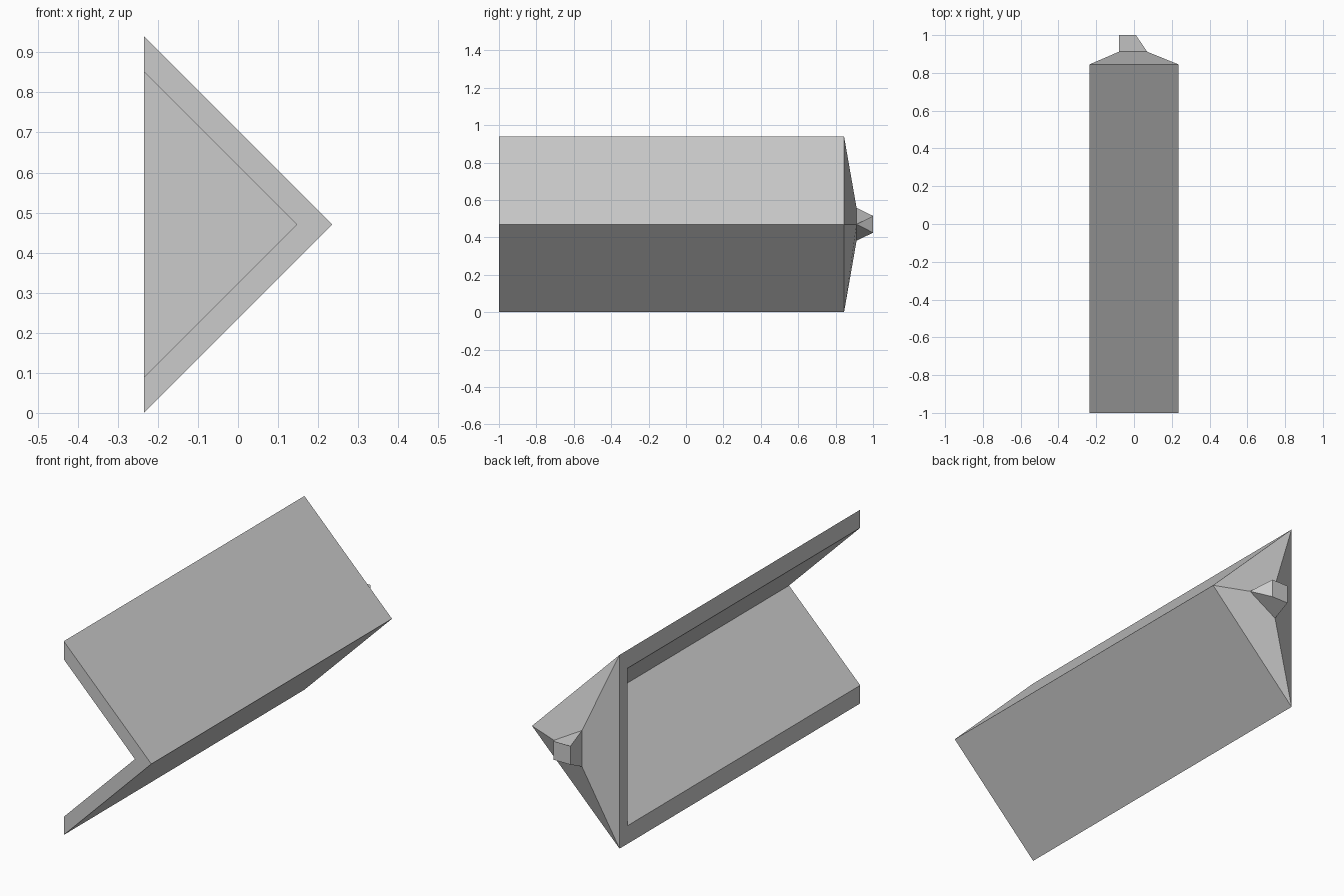
import bpy
import bmesh
from math import radians

cube = bpy.data.objects.get("Cube")
if cube:
    bpy.data.objects.remove(cube, do_unlink=True)

grey = bpy.data.materials.new("plain_grey")
grey.use_nodes = True
colour = (0.6, 0.6, 0.6, 1)
grey.diffuse_color = colour
grey.node_tree.nodes["Principled BSDF"].inputs["Base Color"].default_value = colour

MID = 0.47      # height of the ridge line
BACK = 0.845    # where the trough ends and the cap starts


def wedge(left, tip, half, y):
    """Triangle ring pointing to +x: top, bottom, tip."""
    return [(left, y, MID + half), (left, y, MID - half), (tip, y, MID)]


def mesh_object(name, rings, faces):
    """Build an object from rings of points and faces given as point indices."""
    bm = bmesh.new()
    verts = [bm.verts.new(p) for ring in rings for p in ring]
    for face in faces:
        bm.faces.new([verts[i] for i in face])
    bmesh.ops.recalc_face_normals(bm, faces=bm.faces)
    mesh = bpy.data.meshes.new(name)
    bm.to_mesh(mesh)
    bm.free()
    mesh.materials.append(grey)
    obj = bpy.data.objects.new(name, mesh)
    bpy.context.collection.objects.link(obj)
    return obj


def select_only(obj):
    bpy.ops.object.select_all(action='DESELECT')
    obj.select_set(True)
    bpy.context.view_layer.objects.active = obj


ENDS = [(0, 1, 2), (3, 4, 5)]
SIDES = [(i, (i + 1) % 3, (i + 1) % 3 + 3, i + 3) for i in range(3)]

# Trough: a solid wedge hollowed from the open side, leaving a back wall
trough = mesh_object("trough", [wedge(-0.235, 0.235, 0.47, -1),
                                wedge(-0.235, 0.235, 0.47, BACK)], ENDS + SIDES)
cutter = mesh_object("trough_cutter", [wedge(-0.5, 0.147, 0.647, -1.3),
                                       wedge(-0.5, 0.147, 0.647, BACK - 0.06)], ENDS + SIDES)
cutter.hide_render = True
cut = trough.modifiers.new("hollow", 'BOOLEAN')
cut.operation = 'DIFFERENCE'
cut.solver = 'EXACT'
cut.object = cutter
select_only(trough)
bpy.ops.object.modifier_apply(modifier=cut.name)
bpy.data.objects.remove(cutter, do_unlink=True)

# End cap: tapers from the trough outline to a small wedge
neck = wedge(-0.08, 0.07, 0.0875, 0.912)
end_cap = mesh_object("end_cap", [wedge(-0.235, 0.235, 0.47, BACK), neck], SIDES)

# Spout: blends the small wedge into a square end
square = [(x, 1, MID + z) for x, z in
          [(-0.08, 0.045), (-0.08, -0.045), (0.01, -0.045), (0.01, 0.045)]]
spout = mesh_object("spout", [neck, square],
                    [(0, 1, 4, 3), (1, 2, 5, 4), (2, 6, 5), (2, 0, 3, 6), (3, 4, 5, 6)])

for part in (end_cap, spout):
    # Open shells: make sure every face points outward
    bm = bmesh.new()
    bm.from_mesh(part.data)
    hub = sum((v.co for v in bm.verts), bm.verts[:][0].co * 0) / len(bm.verts)
    for face in bm.faces:
        if face.normal.dot(face.calc_center_median() - hub) < 0:
            face.normal_flip()
    bm.to_mesh(part.data)
    bm.free()
    select_only(part)
    bpy.ops.object.shade_smooth_by_angle(angle=radians(30))
